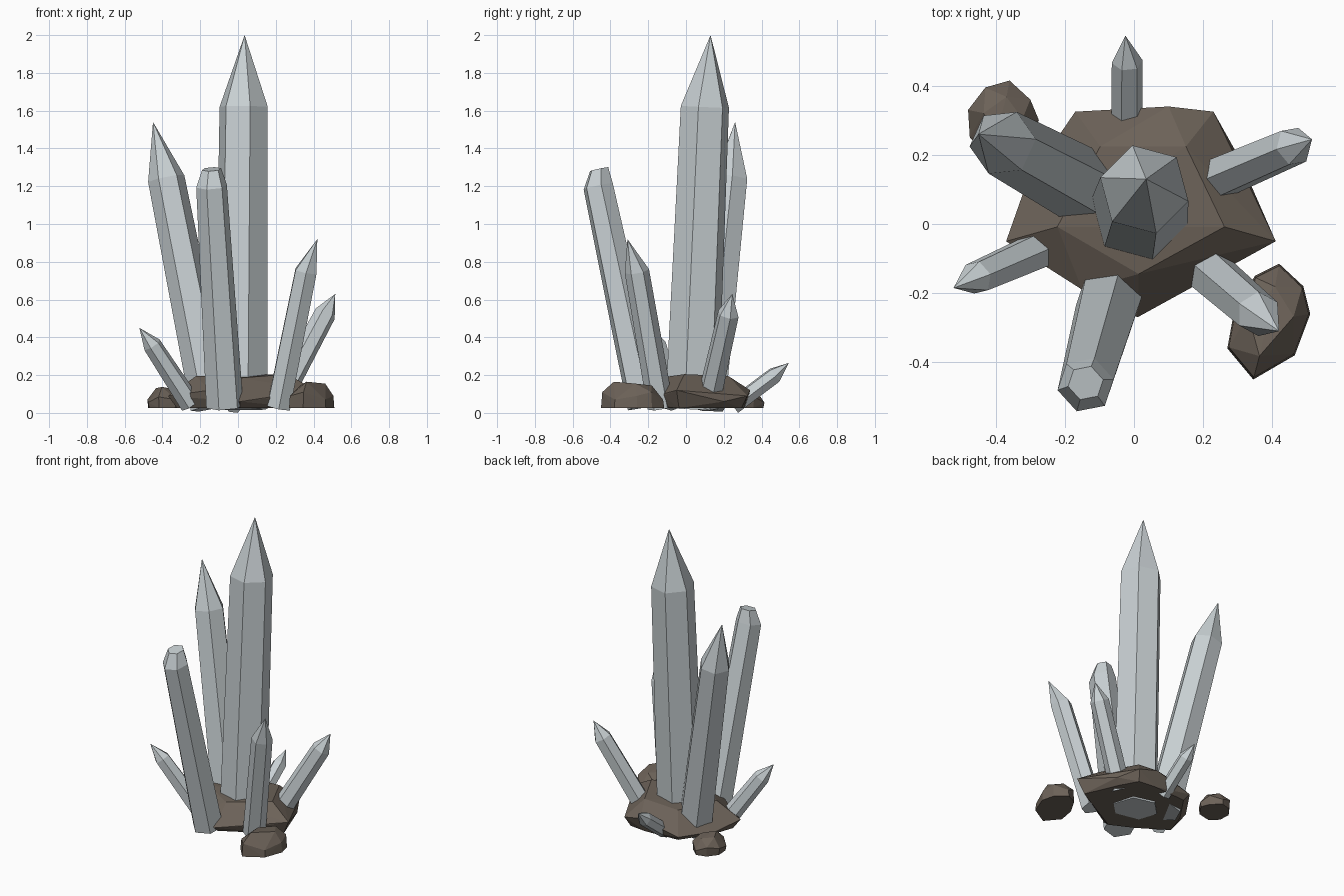
import bpy, bmesh
from math import cos, sin, pi, radians
from mathutils import Vector

if "Cube" in bpy.data.objects:
    bpy.data.objects.remove(bpy.data.objects["Cube"])


def material(name, color):
    m = bpy.data.materials.new(name)
    m.use_nodes = True
    m.diffuse_color = (*color, 1)
    m.node_tree.nodes["Principled BSDF"].inputs["Base Color"].default_value = (*color, 1)
    return m


CRYSTAL = material("pale grey crystal", (0.58, 0.63, 0.65))
ROCK = material("brown rock", (0.15, 0.122, 0.098))


def finish(name, bm, mat):
    bmesh.ops.recalc_face_normals(bm, faces=bm.faces)
    mesh = bpy.data.meshes.new(name)
    bm.to_mesh(mesh)
    bm.free()
    mesh.materials.append(mat)
    bpy.context.collection.objects.link(bpy.data.objects.new(name, mesh))


def crystal(name, base, shoulder, tip, r_base, r_top, roll=0, cap=0):
    """Six-sided prism with a pointed tip, or a broken flat one when cap > 0."""
    base, shoulder, tip = Vector(base), Vector(shoulder), Vector(tip)
    axis = (shoulder - base).normalized()
    u = (Vector((1, 0, 0)) - axis * axis.x).normalized()
    v = axis.cross(u)
    bm = bmesh.new()

    def ring(center, r):
        angles = [radians(roll) + i * pi / 3 for i in range(6)]
        return [bm.verts.new(center + r * (u * cos(a) + v * sin(a))) for a in angles]

    def bridge(a, b):
        for i in range(6):
            j = (i + 1) % 6
            bm.faces.new((a[i], a[j], b[j], b[i]))

    low, high = ring(base, r_base), ring(shoulder, r_top)
    bm.faces.new(low)
    bridge(low, high)
    if cap:
        top = ring(tip, cap)
        bridge(high, top)
        bm.faces.new(top)
    else:
        point = bm.verts.new(tip)
        for i in range(6):
            bm.faces.new((high[i], high[(i + 1) % 6], point))
    finish(name, bm, CRYSTAL)


def rock(name, outline, center, levels):
    """Faceted boulder: hull of the outline scaled about its center at each level."""
    bm = bmesh.new()
    cx, cy = center
    for k, (z, scale, wobble) in enumerate(levels):
        for i, (x, y) in enumerate(outline):
            if k == len(levels) - 1 and i % 2:
                continue
            dz = wobble * ((i * 2) % 3 - 1)
            bm.verts.new((cx + (x - cx) * scale, cy + (y - cy) * scale, z + dz))
    hull = bmesh.ops.convex_hull(bm, input=bm.verts[:])
    loose = {g for g in hull["geom_interior"] + hull["geom_unused"]
             if isinstance(g, bmesh.types.BMVert)}
    bmesh.ops.delete(bm, geom=list(loose), context="VERTS")
    bmesh.ops.dissolve_limit(bm, angle_limit=0.02, verts=bm.verts[:], edges=bm.edges[:])
    finish(name, bm, ROCK)


# Crystals
crystal("main_crystal", (0.015, 0.03, 0.02), (0.03, 0.1, 1.62), (0.035, 0.13, 2.0), 0.145, 0.132, 45)
crystal("tall_right_crystal", (-0.14, 0.105, 0.03), (-0.38, 0.235, 1.24), (-0.45, 0.26, 1.54), 0.112, 0.098, 5)
crystal("broken_front_crystal", (-0.07, -0.215, 0.035), (-0.14, -0.465, 1.2), (-0.14, -0.46, 1.29),
        0.1, 0.083, 12, cap=0.052)
crystal("front_left_crystal", (0.215, -0.135, 0.03), (0.36, -0.26, 0.75), (0.42, -0.31, 0.92), 0.07, 0.065, 30)
crystal("back_left_crystal", (0.205, 0.115, 0.045), (0.462, 0.225, 0.525), (0.515, 0.245, 0.63), 0.065, 0.058, 15)
crystal("front_right_crystal", (-0.25, -0.065, 0.045), (-0.455, -0.155, 0.36), (-0.522, -0.185, 0.45), 0.058, 0.05, 20)
crystal("small_back_crystal", (-0.02, 0.25, 0.035), (-0.02, 0.47, 0.2), (-0.025, 0.545, 0.265), 0.046, 0.045, 10)

# Rocks
rock("main_rock",
     [(-0.17, 0.325), (0.1, 0.34), (0.23, 0.325), (0.3, 0.2), (0.41, -0.05), (0.28, -0.12),
      (0.01, -0.27), (-0.15, -0.19), (-0.37, -0.05), (-0.31, 0.12)],
     (0.02, 0.06), [(0.025, 0.88, 0), (0.09, 1, 0.03), (0.195, 0.62, 0.01)])
rock("front_left_rock",
     [(0.42, -0.115), (0.49, -0.18), (0.51, -0.26), (0.465, -0.38), (0.345, -0.45),
      (0.27, -0.36), (0.29, -0.25), (0.35, -0.15)],
     (0.39, -0.28), [(0.025, 1, 0), (0.09, 0.96, 0.02), (0.155, 0.6, 0.01)])
rock("back_right_rock",
     [(-0.36, 0.415), (-0.43, 0.395), (-0.48, 0.33), (-0.475, 0.25), (-0.42, 0.2),
      (-0.33, 0.22), (-0.275, 0.3), (-0.3, 0.36)],
     (-0.38, 0.31), [(0.025, 0.95, 0), (0.07, 1, 0.015), (0.13, 0.55, 0.008)])
